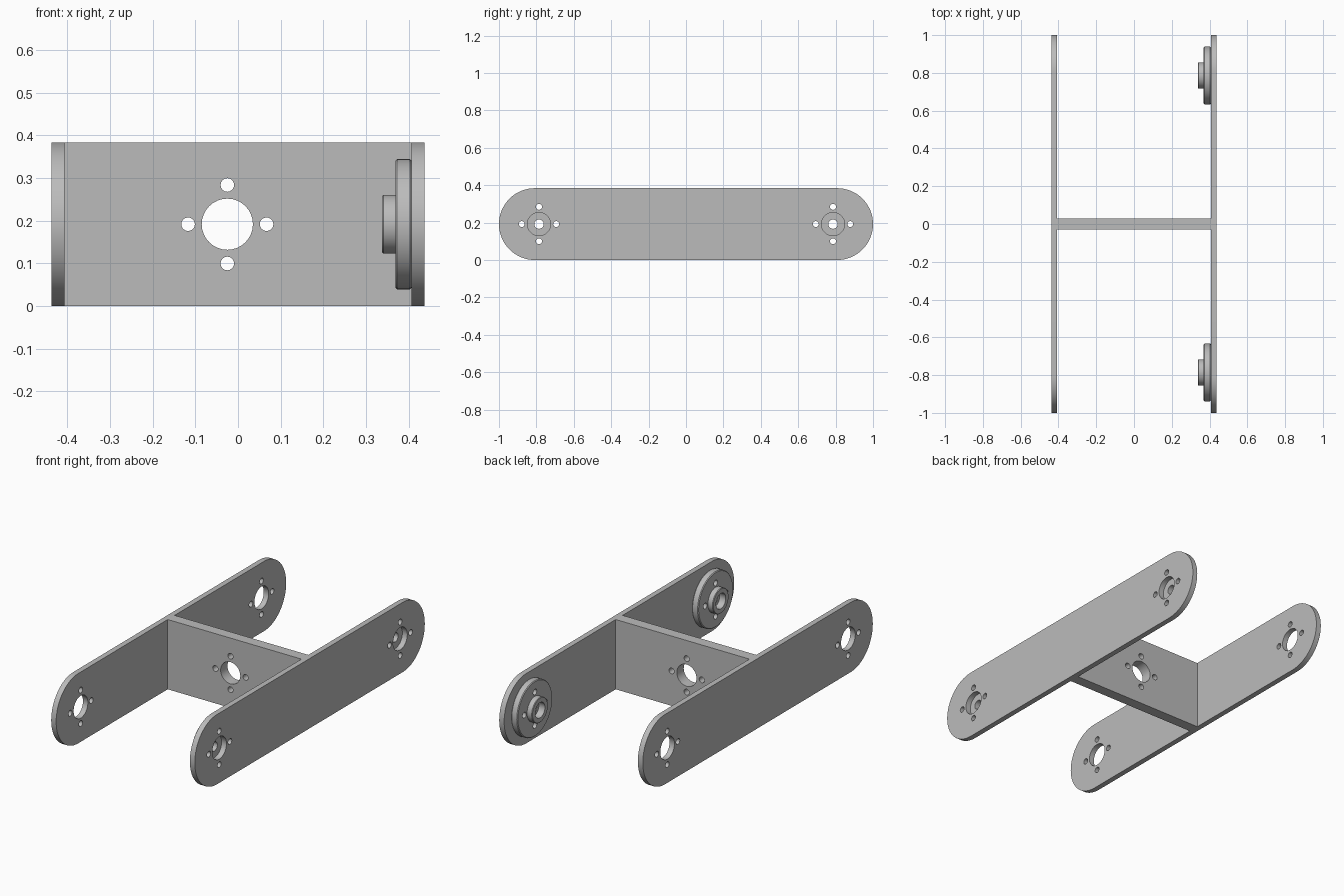
import bpy, bmesh
from math import sin, cos, pi
from mathutils import Matrix, Vector

cube = bpy.data.objects.get("Cube")
if cube:
    bpy.data.objects.remove(cube, do_unlink=True)

grey = bpy.data.materials.new("plain grey")
grey.use_nodes = True
grey.diffuse_color = (0.5, 0.5, 0.5, 1)
grey.node_tree.nodes["Principled BSDF"].inputs["Base Color"].default_value = (0.5, 0.5, 0.5, 1)

MID = 0.192           # half height of the frame
AXLE = 0.786          # distance of the hubs from the middle
OUT, INN = 0.437, 0.407
TO_X = Matrix.Rotation(pi / 2, 4, 'Y')
TO_Y = Matrix.Rotation(pi / 2, 4, 'X')


def make_object(name, bm):
    bmesh.ops.recalc_face_normals(bm, faces=bm.faces)
    mesh = bpy.data.meshes.new(name)
    bm.to_mesh(mesh)
    bm.free()
    mesh.materials.append(grey)
    obj = bpy.data.objects.new(name, mesh)
    bpy.context.collection.objects.link(obj)
    return obj


def add_drill(bm, centre, radius, turn, sides):
    bmesh.ops.create_cone(bm, cap_ends=True, segments=sides, radius1=radius, radius2=radius,
                          depth=0.2, matrix=Matrix.Translation(centre) @ turn)


def drill_pattern(obj, centres, turn, bore):
    """Cut a bore (if any) and four screw holes around each centre."""
    bm = bmesh.new()
    for c in map(Vector, centres):
        if bore:
            add_drill(bm, c, bore, turn, 32)
        for k in range(4):
            a = k * pi / 2
            spoke = turn @ Vector((0.092 * cos(a), 0.092 * sin(a), 0))
            add_drill(bm, c + spoke, 0.016, turn, 16)
    cutter = make_object("hole_cutter", bm)
    cutter.hide_render = True
    mod = obj.modifiers.new("holes", 'BOOLEAN')
    mod.operation, mod.solver, mod.object = 'DIFFERENCE', 'EXACT', cutter
    bpy.context.view_layer.objects.active = obj
    bpy.ops.object.modifier_apply(modifier=mod.name)
    bpy.data.objects.remove(cutter, do_unlink=True)


def finish(obj):
    bpy.ops.object.select_all(action='DESELECT')
    obj.select_set(True)
    bpy.context.view_layer.objects.active = obj
    bpy.ops.object.shade_smooth_by_angle(angle=0.5)


# Side plates with round ends
for name, x0 in (("left_side_plate", INN), ("right_side_plate", -OUT)):
    bm = bmesh.new()
    outline = []
    for end in (1, -1):
        for i in range(33):
            a = -pi / 2 + pi * i / 32
            outline.append(bm.verts.new((x0, end * (1 - MID + MID * cos(a)), MID + end * MID * sin(a))))
    face = bm.faces.new(outline)
    grown = bmesh.ops.extrude_face_region(bm, geom=[face])["geom"]
    bmesh.ops.translate(bm, vec=(OUT - INN, 0, 0),
                        verts=[v for v in grown if isinstance(v, bmesh.types.BMVert)])
    plate = make_object(name, bm)
    drill_pattern(plate, [(x0 + 0.015, s * AXLE, MID) for s in (1, -1)], TO_X, 0.062)
    finish(plate)

# Cross plate joining the sides
bm = bmesh.new()
bmesh.ops.create_cube(bm, size=1, matrix=Matrix.Translation((0, 0, MID)) @ Matrix.Diagonal((2 * INN, 0.06, 2 * MID, 1)))
cross = make_object("cross_plate", bm)
drill_pattern(cross, [(-0.025, 0, MID)], TO_Y, 0.06)
finish(cross)

# Flanged hubs on the inside of the left plate, turned from a (x, radius) profile
HUB = [(INN, 0.025), (INN, 0.149), (0.403, 0.153), (0.373, 0.153), (0.369, 0.149), (0.369, 0.069),
       (0.341, 0.069), (0.338, 0.066), (0.338, 0.042), (0.375, 0.042), (0.375, 0.025)]
for name, s in (("front_hub", -1), ("back_hub", 1)):
    bm = bmesh.new()
    ring = [bm.verts.new((x, s * AXLE, MID + r)) for x, r in HUB]
    edges = [bm.edges.new((a, b)) for a, b in zip(ring, ring[1:] + ring[:1])]
    bmesh.ops.spin(bm, geom=ring + edges, cent=(0, s * AXLE, MID), axis=(1, 0, 0), angle=2 * pi, steps=48)
    bmesh.ops.remove_doubles(bm, verts=bm.verts, dist=0.0001)
    hub = make_object(name, bm)
    drill_pattern(hub, [(0.39, s * AXLE, MID)], TO_X, None)
    finish(hub)
